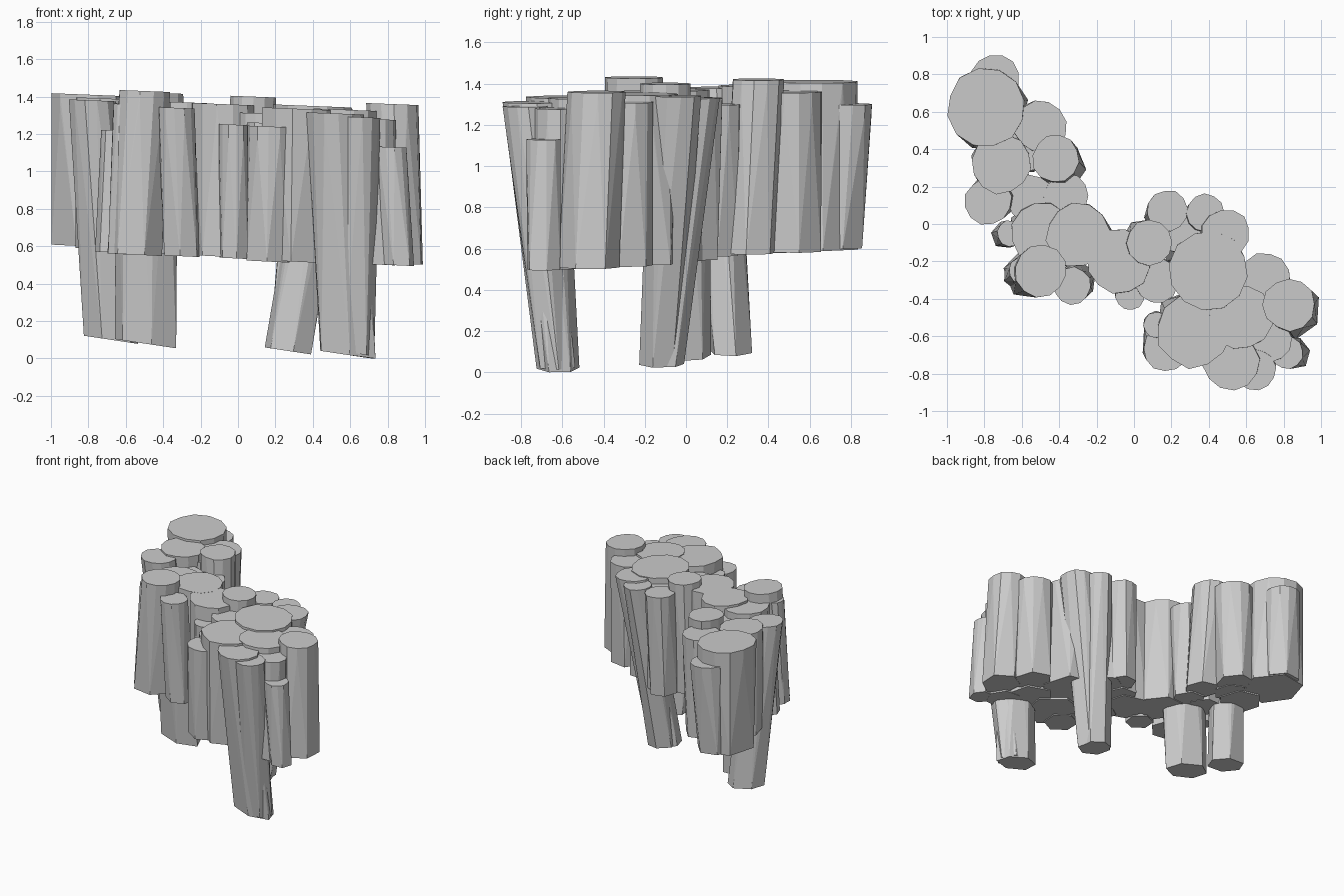
import bpy, bmesh, math, random
random.seed(4)


def floor(x, y):
    # gently sloping underside of the hanging columns
    return 0.55 - 0.03 * x + 0.04 * y


def column(name, x, y, r, top, dx=0, dy=0, rb=None, bottom=None, ys=1.0):
    """Faceted rock column: rounded cap, lip and a coarser, shifted foot."""
    bm = bmesh.new()
    rb = rb or r * 1.03
    zb = floor(x, y) if bottom is None else bottom
    phase = random.uniform(0, 1)
    # cap and lip
    for i in range(12):
        a = math.tau * i / 12 + phase
        k = r * random.uniform(0.96, 1.04)
        px, py = x + k * math.cos(a), y + k * math.sin(a)
        bm.verts.new((px, py, top - 0.04 * k * math.cos(a)))
        bm.verts.new((px + dx * 0.06, py + dy * 0.06, top - 0.06))
    # foot
    for i in range(6):
        a = math.tau * i / 6 + phase
        k = rb * random.uniform(0.94, 1.06)
        px, py = k * math.cos(a), k * math.sin(a) * ys
        z = zb - 0.05 * px if bottom is None else max(0, zb - 0.15 * px)
        bm.verts.new((x + dx + px, y + dy + py, z))
    res = bmesh.ops.convex_hull(bm, input=bm.verts[:])
    loose = {g for g in res["geom_interior"] + res["geom_unused"]
             if isinstance(g, bmesh.types.BMVert)}
    bmesh.ops.delete(bm, geom=list(loose), context='VERTS')
    bmesh.ops.dissolve_limit(bm, angle_limit=math.radians(3),
                             verts=bm.verts[:], edges=bm.edges[:])
    bmesh.ops.recalc_face_normals(bm, faces=bm.faces[:])
    me = bpy.data.meshes.new(name)
    bm.to_mesh(me)
    bm.free()
    ob = bpy.data.objects.new(name, me)
    bpy.context.collection.objects.link(ob)


# hanging columns: x, y, radius, top, foot shift x, foot shift y
back_arm = [
    (-0.74, 0.78, 0.13, 1.30, -0.02, -0.05), (-0.79, 0.62, 0.21, 1.41, 0.0, 0.0),
    (-0.71, 0.32, 0.16, 1.39, 0.0, 0.02), (-0.50, 0.52, 0.14, 1.36, -0.02, 0.0),
    (-0.42, 0.35, 0.125, 1.42, 0.04, -0.04), (-0.36, 0.15, 0.12, 1.30, -0.03, 0.0),
    (-0.55, 0.13, 0.13, 1.30, 0.0, 0.0), (-0.66, -0.05, 0.07, 1.22, -0.03, -0.01),
    (-0.57, 0.40, 0.12, 1.33, 0.0, 0.0),
]
middle = [
    (-0.30, -0.06, 0.17, 1.37, 0.0, 0.0), (-0.50, -0.25, 0.14, 1.43, -0.05, -0.01),
    (-0.60, -0.25, 0.07, 1.36, -0.03, -0.03), (-0.33, -0.33, 0.10, 1.34, 0.03, 0.03),
    (-0.08, -0.20, 0.17, 1.36, 0.0, 0.0), (-0.02, -0.38, 0.08, 1.25, 0.0, 0.03),
    (0.08, -0.10, 0.12, 1.40, -0.03, 0.0), (0.12, -0.30, 0.12, 1.31, 0.0, 0.0),
    (0.24, -0.03, 0.12, 1.31, 0.0, 0.0),
]
front_arm = [
    (0.18, 0.07, 0.11, 1.33, -0.02, -0.02),
    (0.40, -0.25, 0.21, 1.35, 0.0, 0.0), (0.32, -0.57, 0.20, 1.335, -0.01, 0.03),
    (0.57, -0.50, 0.17, 1.33, 0.0, 0.0), (0.70, -0.29, 0.135, 1.31, 0.0, -0.01),
    (0.83, -0.43, 0.14, 1.36, 0.03, -0.04), (0.17, -0.67, 0.12, 1.24, -0.01, 0.04),
    (0.82, -0.69, 0.085, 1.13, 0.04, 0.0), (0.72, -0.62, 0.12, 1.28, 0.0, 0.0),
    (0.12, -0.54, 0.07, 1.26, 0.0, 0.0),
]
for group, cols in (("back_arm", back_arm), ("middle", middle), ("front_arm", front_arm)):
    for i, c in enumerate(cols):
        column(f"{group}_column_{i + 1}", *c)

# four long columns that reach down as legs
column("left_leg", -0.78, 0.12, 0.125, 1.38, 0.10, 0.10, 0.15, 0.10, 0.7)
column("middle_leg", -0.49, -0.05, 0.17, 1.36, -0.01, 0.05, 0.17, 0.08, 0.7)
column("back_leg", 0.49, -0.05, 0.13, 1.34, -0.22, -0.08, 0.13, 0.04, 0.8)
column("back_leg_side", 0.38, 0.06, 0.10, 1.33, -0.11, -0.16, 0.12, 0.04, 0.8)
column("front_leg", 0.52, -0.74, 0.15, 1.31, 0.06, 0.12, 0.16, 0.02, 0.65)
column("front_leg_side", 0.65, -0.78, 0.11, 1.29, -0.04, 0.15, 0.12, 0.03, 0.8)
